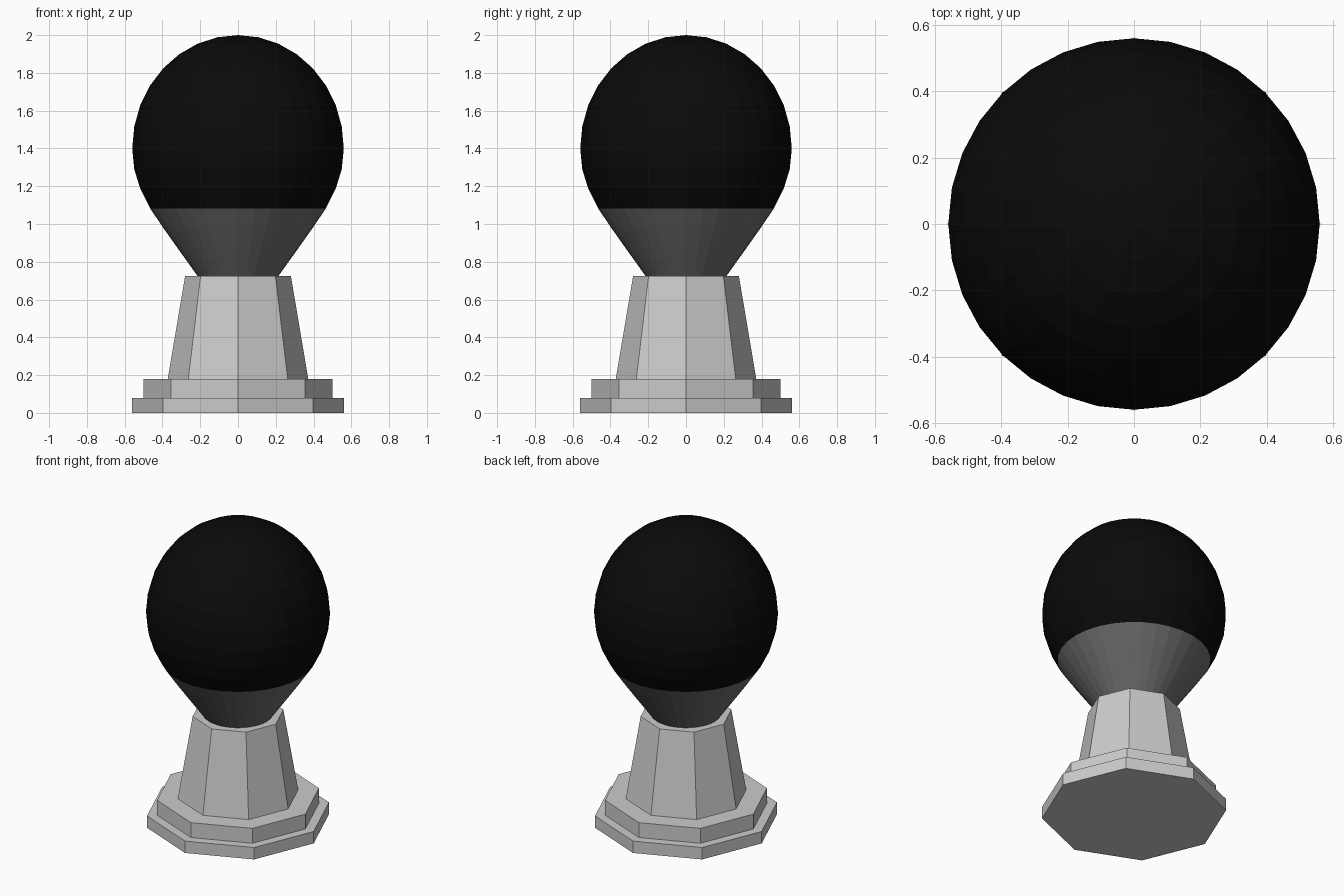
import bpy, bmesh
from math import sin, cos, pi

if "Cube" in bpy.data.objects:
    bpy.data.objects.remove(bpy.data.objects["Cube"])


def material(name, v):
    m = bpy.data.materials.new(name)
    m.diffuse_color = (v, v, v, 1)
    m.use_nodes = True
    m.node_tree.nodes["Principled BSDF"].inputs["Base Color"].default_value = m.diffuse_color
    return m


def lathe(name, profile, sides, mats=(), split_z=None):
    """Revolve (radius, z) points listed bottom to top; ends are closed."""
    bm = bmesh.new()
    rings = []
    for r, z in profile:
        if r == 0:
            rings.append([bm.verts.new((0, 0, z))] * sides)
        else:
            rings.append([bm.verts.new((r * cos(2 * pi * i / sides), r * sin(2 * pi * i / sides), z))
                          for i in range(sides)])
    for lo, hi in zip(rings, rings[1:]):
        for i in range(sides):
            j = (i + 1) % sides
            bm.faces.new(dict.fromkeys((lo[i], lo[j], hi[j], hi[i])))
    if profile[0][0]:
        bm.faces.new(rings[0][::-1])
    if profile[-1][0]:
        bm.faces.new(rings[-1])
    if split_z is not None:
        for f in bm.faces:
            f.material_index = int(f.calc_center_median().z > split_z)
    bmesh.ops.recalc_face_normals(bm, faces=bm.faces)
    mesh = bpy.data.meshes.new(name)
    bm.to_mesh(mesh)
    bm.free()
    for m in mats:
        mesh.materials.append(m)
    ob = bpy.data.objects.new(name, mesh)
    bpy.context.collection.objects.link(ob)
    return ob


# Octagonal stepped base and tapered pedestal
lathe("base_plinth", [(0.562, 0), (0.562, 0.08)], 8)
lathe("base_step", [(0.5, 0.08), (0.5, 0.18)], 8)
lathe("pedestal", [(0.372, 0.18), (0.28, 0.725)], 8)

# Globe: slightly tall upper dome, lower half drawn down into a neck
lower_z = [0.42, 0.585, 0.725, 0.86, 0.98, 1.083, 1.187, 1.29]
profile = [(0.56 * sin(pi * k / 16), z) for k, z in enumerate(lower_z)]
profile += [(0.56 * cos(pi * k / 16), 1.4 + 0.6 * sin(pi * k / 16)) for k in range(8)]
profile.append((0, 2.0))
lathe("globe", profile, 32,
      (material("dark_grey", 0.15), material("black", 0.003)), split_z=1.084)
